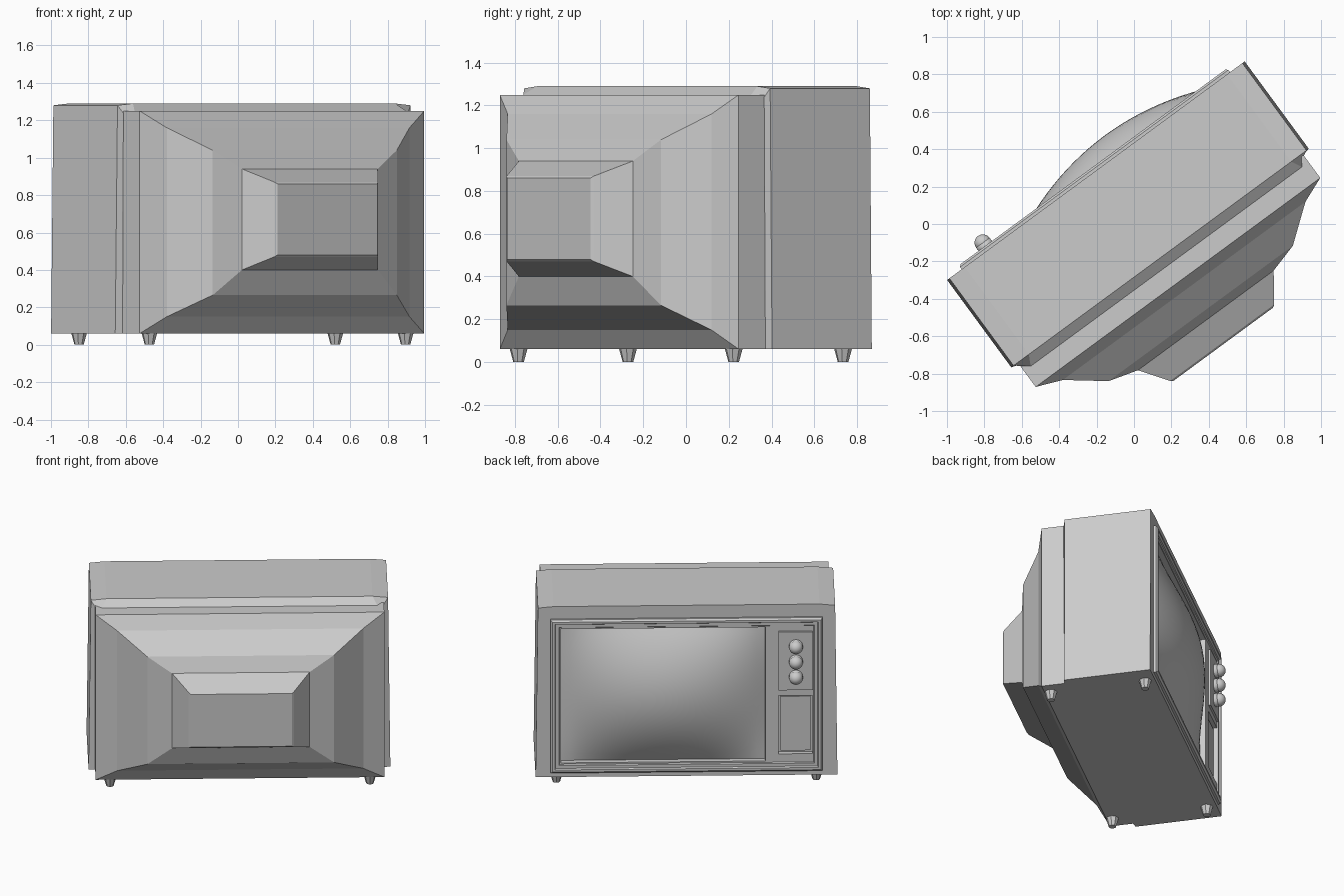
import bpy, bmesh, math
from mathutils import Matrix, Vector

if "Cube" in bpy.data.objects:
    bpy.data.objects.remove(bpy.data.objects["Cube"])

# Built facing -y, then the whole set is turned about z
TURN = Matrix.Translation((0.004, 0.002, 0)) @ Matrix.Rotation(math.radians(216.3), 4, 'Z')


def finish(name, bm, smooth=False):
    bmesh.ops.recalc_face_normals(bm, faces=bm.faces)
    me = bpy.data.meshes.new(name)
    bm.to_mesh(me)
    bm.free()
    if smooth:
        for p in me.polygons:
            p.use_smooth = True
    ob = bpy.data.objects.new(name, me)
    bpy.context.collection.objects.link(ob)
    ob.matrix_world = TURN
    return ob


def loft(name, rings):
    bm = bmesh.new()
    vs = [[bm.verts.new(p) for p in r] for r in rings]
    n = len(vs[0])
    for a, b in zip(vs, vs[1:]):
        for i in range(n):
            j = (i + 1) % n
            bm.faces.new((a[i], a[j], b[j], b[i]))
    bm.faces.new(vs[0])
    bm.faces.new(vs[-1])
    return finish(name, bm)


def rect(x0, x1, z0, z1, y):
    return [(x0, y, z0), (x1, y, z0), (x1, y, z1), (x0, y, z1)]


def box(name, x0, x1, z0, z1, y0, y1):
    return loft(name, [rect(x0, x1, z0, z1, y0), rect(x0, x1, z0, z1, y1)])


def cut(ob, *dims):
    cutter = box("cutter", *dims)
    cutter.hide_render = True
    m = ob.modifiers.new("cut", 'BOOLEAN')
    m.operation, m.solver, m.object = 'DIFFERENCE', 'EXACT', cutter
    bpy.context.view_layer.objects.active = ob
    bpy.ops.object.modifier_apply(modifier=m.name)
    bpy.data.objects.remove(cutter)


# Cabinet: slightly tapered sides, chamfered top, sloped rear lip
def section(pts):
    return [(x, y, z) for x, y, z in pts] + [(-x, y, z) for x, y, z in reversed(pts)]


cabinet = loft("cabinet", [
    section([(0.987, y, 0.06), (0.972, y, 1.28), (0.87, y, 1.29)]) for y in (-0.351, 0.228)
] + [section([(0.945, 0.235, 0.06), (0.945, 0.242, 1.24), (0.9, 0.285, 1.25)])])
cut(cabinet, -0.865, 0.865, 0.125, 1.175, -0.6, -0.27)

# Stepped rear housing
back = [(0.944, 0.06, 1.25, 0.228), (0.944, 0.06, 1.25, 0.39), (0.805, 0.15, 1.16, 0.446),
        (0.611, 0.265, 1.04, 0.596), (0.45, 0.40, 0.94, 0.642),
        (0.345, 0.47, 0.87, 0.79), (0.33, 0.48, 0.86, 0.80)]
loft("rear_housing", [rect(-w, w, a, b, y) for w, a, b, y in back])

# Front bezel: raised rim, recessed face, openings for screen and lower panel
bezel_steps = [(0, -0.29), (0, -0.366), (0.012, -0.377), (0.028, -0.377), (0.034, -0.366),
               (0.055, -0.366), (0.06, -0.358)]
bezel = loft("front_bezel", [rect(-0.89 + i, 0.89 - i, 0.095 + i, 1.2 - i, y)
                             for i, y in bezel_steps])
SX0, SX1, SZ0, SZ1 = -0.82, 0.515, 0.165, 1.13
cut(bezel, SX0, SX1, SZ0, SZ1, -0.6, -0.2)
cut(bezel, 0.60, 0.825, 0.215, 0.635, -0.6, -0.325)

# Control plates
box("upper_control_plate", 0.60, 0.825, 0.68, 1.10, -0.372, -0.34)
box("lower_control_plate", 0.615, 0.81, 0.23, 0.62, -0.338, -0.31)

# Bulging screen
bm = bmesh.new()
NX, NZ = 24, 18
grid = []
for i in range(NX + 1):
    u = 2 * i / NX - 1
    col = []
    for k in range(NZ + 1):
        v = 2 * k / NZ - 1
        y = -0.319 - 0.156 * (1 - u * u) * (1 - v * v)
        col.append(bm.verts.new((SX0 + (SX1 - SX0) * (u + 1) / 2, y,
                                 SZ0 + (SZ1 - SZ0) * (v + 1) / 2)))
    grid.append(col)
for i in range(NX):
    for k in range(NZ):
        bm.faces.new((grid[i][k], grid[i + 1][k], grid[i + 1][k + 1], grid[i][k + 1]))
screen = finish("screen", bm, True)
if screen.data.polygons[0].normal.y > 0:
    screen.data.flip_normals()

# Knobs: rounded cap on a short stem
for n, z in enumerate((1.0, 0.89, 0.78)):
    bm = bmesh.new()
    at = Matrix.Translation((0.715, -0.398, z)) @ Matrix.Rotation(math.pi / 2, 4, 'X')
    bmesh.ops.create_uvsphere(bm, u_segments=20, v_segments=12, radius=0.045, matrix=at)
    stem = Matrix.Translation((0.715, -0.377, z)) @ Matrix.Rotation(math.pi / 2, 4, 'X')
    bmesh.ops.create_cone(bm, cap_ends=True, segments=20, radius1=0.045, radius2=0.045,
                          depth=0.042, matrix=stem)
    finish(f"knob_{n + 1}", bm, True)

# Tapered feet
for sx in (-1, 1):
    for label, y in (("front", -0.285), ("rear", 0.35)):
        bm = bmesh.new()
        bmesh.ops.create_cone(bm, cap_ends=True, segments=8, radius1=0.025, radius2=0.043,
                              depth=0.065, matrix=Matrix.Translation((sx * 0.85, y, 0.0325)))
        finish(f"{label}_foot_{'right' if sx > 0 else 'left'}", bm)
